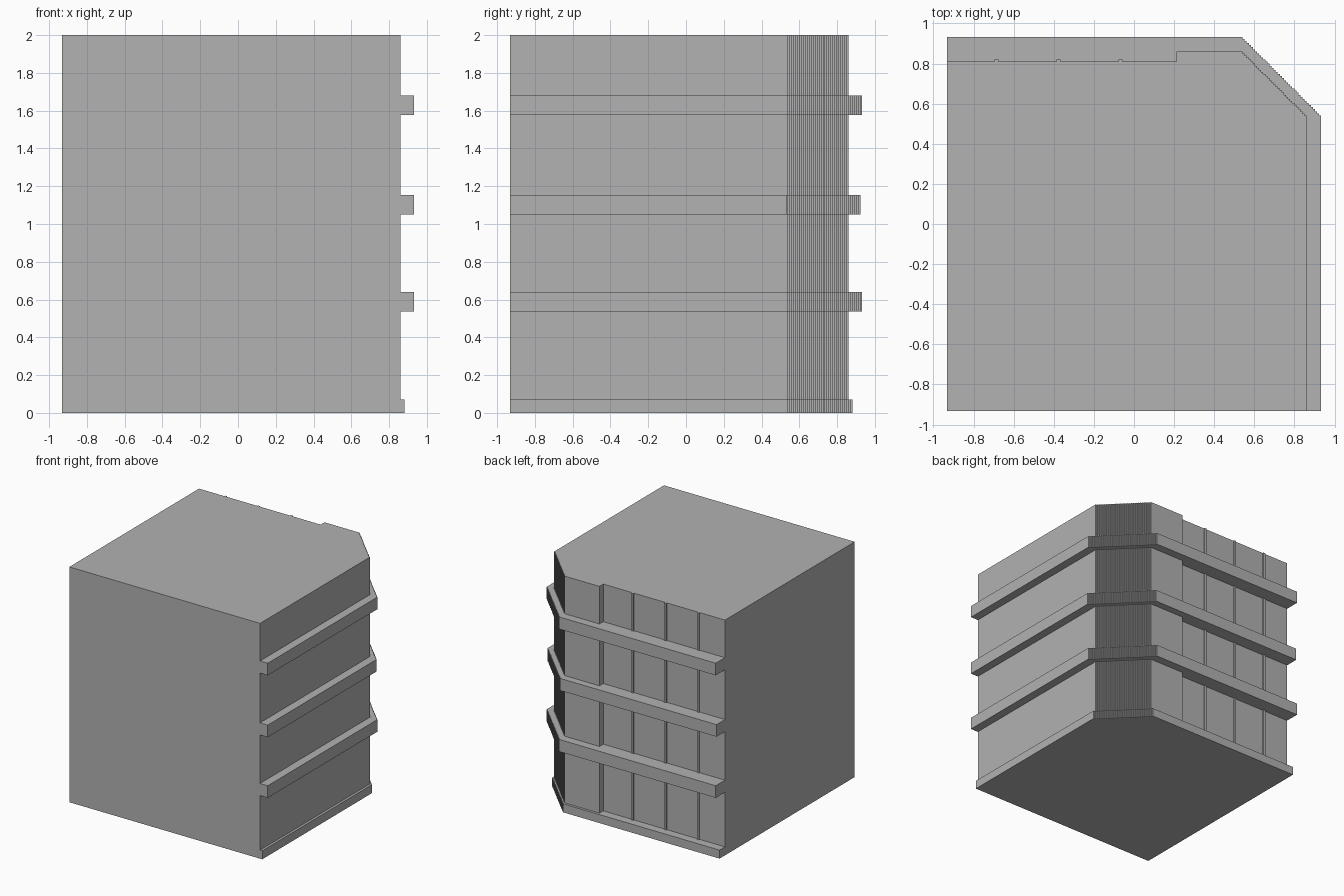
import bpy
import bmesh

cube = bpy.data.objects.get("Cube")
if cube:
    bpy.data.objects.remove(cube, do_unlink=True)

HEIGHT = 194            # the building is laid out on a grid of small units
SPAN = 181
UNIT = 2 / HEIGHT
CORNER = 143            # where the stepped corner begins on both sides
WALL = 174

grey = bpy.data.materials.new("plain grey")
grey.use_nodes = True
colour = (0.445, 0.445, 0.445, 1)
grey.diffuse_color = colour
grey.node_tree.nodes["Principled BSDF"].inputs["Base Color"].default_value = colour


def prism(name, outline, bottom, top):
    """Extrude a grid outline between two grid heights."""
    bm = bmesh.new()
    verts = [bm.verts.new(((x - SPAN / 2) * UNIT, (y - SPAN / 2) * UNIT, bottom * UNIT))
             for x, y in outline]
    face = bm.faces.new(verts)
    result = bmesh.ops.extrude_face_region(bm, geom=[face])
    raised = [g for g in result["geom"] if isinstance(g, bmesh.types.BMVert)]
    bmesh.ops.translate(bm, verts=raised, vec=(0, 0, (top - bottom) * UNIT))
    bmesh.ops.recalc_face_normals(bm, faces=bm.faces[:])
    mesh = bpy.data.meshes.new(name)
    bm.to_mesh(mesh)
    bm.free()
    mesh.materials.append(grey)
    obj = bpy.data.objects.new(name, mesh)
    bpy.context.collection.objects.link(obj)
    return obj


def stepped_corner(side_x, side_y):
    """Fine stairs running from the back face round to the right face."""
    count = side_x - CORNER
    start_x = side_x - count
    points = [(start_x, side_y)]
    for i in range(1, count + 1):
        points += [(start_x + i - 1, side_y - i), (start_x + i, side_y - i)]
    return points


# Main block: recessed back wall, stepped corner, plain right side
wall_path = [(0, 169), (111, 169), (111, WALL)]
wall_path += stepped_corner(WALL, WALL) + [(WALL, 0)]
prism("building_block", wall_path + [(0, 0)], 0, HEIGHT)


# Bands hugging the back, corner and right side
def band(name, side_x, side_y, bottom, top):
    outer = [(0, side_y)] + stepped_corner(side_x, side_y) + [(side_x, 0)]
    prism(name, outer + wall_path[::-1], bottom, top)


band("base_plinth", 176, 176, 0, 7)
band("lower_ledge", SPAN, SPAN, 52, 62)
band("middle_ledge", SPAN, SPAN - 1, 102, 112)
band("upper_ledge", SPAN, SPAN, 153, 163)

# Thin pilasters dividing the recessed back wall
for i, x in enumerate((23, 53, 83)):
    prism(f"back_pilaster_{i + 1}", [(x, 169), (x + 2, 169), (x + 2, 170), (x, 170)], 0, HEIGHT)
